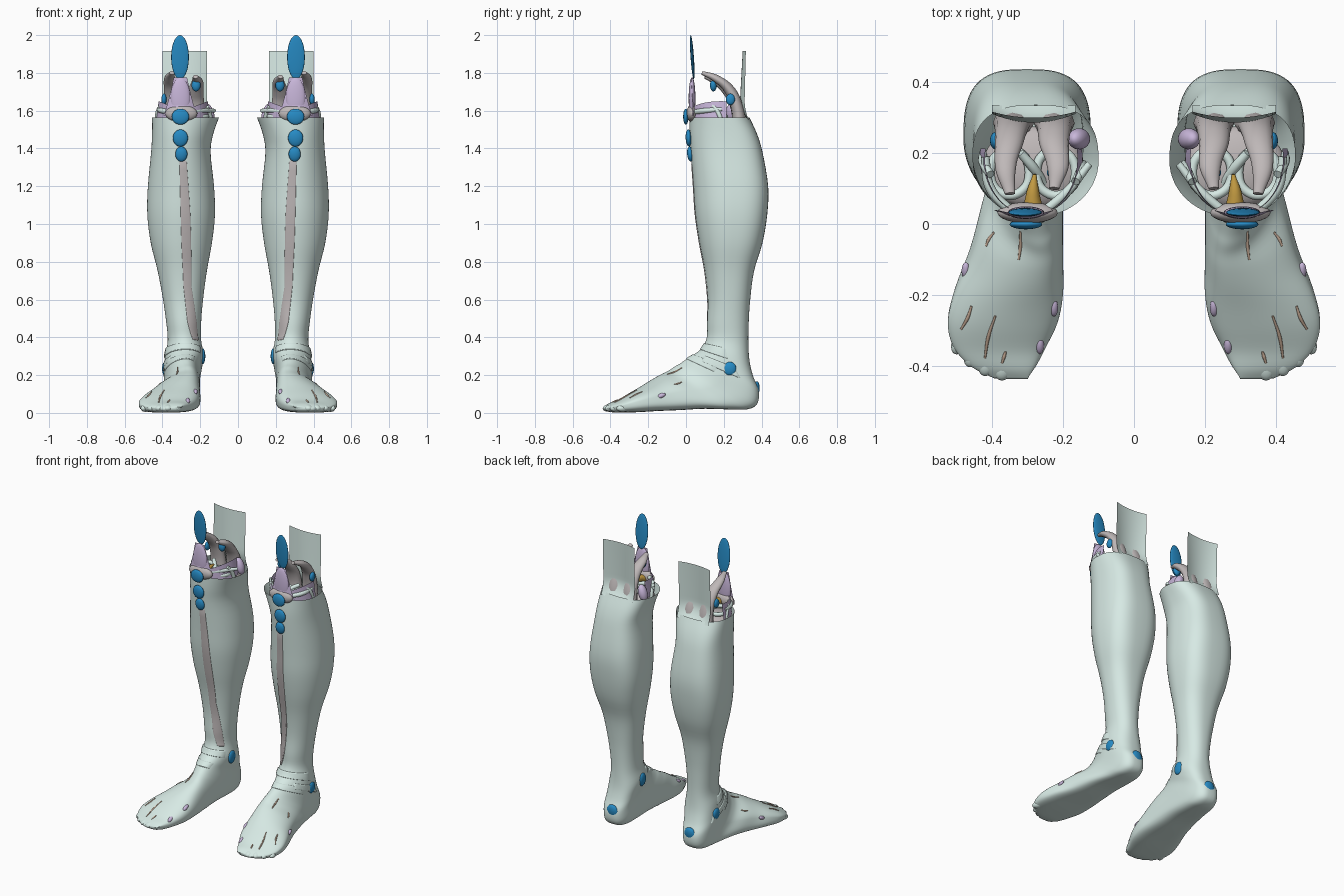
import bpy, bmesh, math
from mathutils import Vector, Matrix, Euler

if "Cube" in bpy.data.objects:
    bpy.data.objects.remove(bpy.data.objects["Cube"])

def material(name, rgb):
    m = bpy.data.materials.new(name)
    m.diffuse_color = (*rgb, 1)
    m.use_nodes = True
    m.node_tree.nodes["Principled BSDF"].inputs["Base Color"].default_value = m.diffuse_color
    return m

PALE = material("fascia_pale", (.68, .82, .78))
BLUE = material("bursa_blue", (.02, .26, .56))
PURPLE = material("capsule_purple", (.58, .47, .70))
GREY = material("muscle_grey", (.52, .48, .48))
TAN = material("tendon_tan", (.60, .43, .32))
GOLD = material("fat_gold", (.60, .36, .06))

def finish(name, data, mat):
    """Link one side and mirror it to the other leg."""
    ob = bpy.data.objects.new(name, data)
    bpy.context.collection.objects.link(ob)
    data.materials.append(mat)
    ob.modifiers.new("other_leg", 'MIRROR').use_mirror_merge = False
    return ob

def from_bmesh(name, bm, mat):
    me = bpy.data.meshes.new(name)
    bmesh.ops.recalc_face_normals(bm, faces=bm.faces)
    for f in bm.faces:
        f.smooth = True
    bm.to_mesh(me)
    bm.free()
    return finish(name, me, mat)

def grid(name, fn, nu, nv, mat, wrap=False, cap=False):
    bm = bmesh.new()
    cols = nv if wrap else nv + 1
    rows = [[bm.verts.new(fn(i / nu, j / nv)) for j in range(cols)] for i in range(nu + 1)]
    for a, b in zip(rows, rows[1:]):
        for j in range(nv):
            k = (j + 1) % cols
            bm.faces.new((a[j], a[k], b[k], b[j]))
    if cap:
        bm.faces.new(rows[-1])
    return from_bmesh(name, bm, mat)

def blob(name, loc, size, mat, rot=(0, 0, 0)):
    bm = bmesh.new()
    m = Matrix.Translation(loc) @ Euler(rot).to_matrix().to_4x4() @ Matrix.Diagonal((*size, 1))
    bmesh.ops.create_uvsphere(bm, u_segments=24, v_segments=14, radius=1, matrix=m)
    return from_bmesh(name, bm, mat)

def tube(name, pts, mat, closed=False, wide=1):
    """Rounded cord through (x, y, z, radius); wide flattens it sideways."""
    cu = bpy.data.curves.new(name, 'CURVE')
    cu.dimensions = '3D'
    cu.bevel_depth, cu.bevel_resolution, cu.resolution_u = 1, 4, 8
    cu.use_fill_caps = True
    sp = cu.splines.new('BEZIER')
    sp.bezier_points.add(len(pts) - 1)
    sp.use_cyclic_u = closed
    for b, (x, y, z, r) in zip(sp.bezier_points, pts):
        b.co, b.radius = (x / wide, y, z), r
        b.handle_left_type = b.handle_right_type = 'AUTO'
    ob = finish(name, cu, mat)
    ob.scale.x = wide
    return ob

# Leg sections: z, front y, back y, inner x, outer x, back squareness
LEG = [(1.565, .02, .335, .10, .455, 2.7), (1.48, .02, .375, .13, .455, 3), (1.38, .027, .405, .145, .46, 3),
       (1.2, .04, .435, .127, .477, 3), (1.05, .05, .43, .122, .48, 3), (.9, .072, .405, .138, .462, 2.8),
       (.75, .10, .36, .165, .425, 2.6), (.6, .115, .34, .185, .397, 2.4), (.48, .112, .332, .195, .38, 2.3)]
# Foot sections: instep y, z, heel/sole y, z, inner x, outer x
FOOT = [(.11, .40, .33, .37, .195, .372), (.085, .345, .337, .27, .182, .385),
        (.05, .315, .357, .19, .19, .39), (.01, .29, .385, .12, .2, .392),
        (-.03, .262, .378, .05, .2, .392), (-.06, .245, .33, .02, .2, .395),
        (-.09, .225, .24, .018, .2, .405), (-.13, .205, .10, .022, .2, .435),
        (-.18, .177, -.03, .015, .2, .465), (-.24, .14, -.15, .01, .2, .505),
        (-.30, .105, -.25, .004, .215, .525), (-.36, .07, -.33, .002, .248, .51),
        (-.41, .05, -.39, .003, .278, .462), (-.437, .032, -.433, .012, .312, .395)]
ROWS = [(yf, z, yb, z, a, b, p, 0) for z, yf, yb, a, b, p in LEG]
ROWS += [(*r, min(3.6, 2.3 + .2 * i), -.045 * min(1, i / 7)) for i, r in enumerate(FOOT)]
LAST = len(ROWS) - 1

def section(v):
    """Catmull-Rom blend of the section rows."""
    v = max(0, min(LAST, v))
    i = min(int(v), LAST - 1)
    t = v - i
    p = [ROWS[max(0, min(LAST, i + k))] for k in (-1, 0, 1, 2)]
    return [.5 * (2 * b + (c - a) * t + (2 * a - 5 * b + 4 * c - d) * t * t
                  + (3 * b - a - 3 * c + d) * t ** 3) for a, b, c, d in zip(*p)]

def skin(v, t, off=0):
    """Point on the leg; t = 0 front, +90 deg outside, 180 deg back."""
    fy, fz, by, bz, x0, x1, pb, shear = section(v)
    c, s = math.cos(t), math.sin(t)
    e = 2 / (2.0 if c > 0 else pb)
    u, w = math.copysign(abs(c) ** e, c), math.copysign(abs(s) ** e, s)
    mid = Vector(((x0 + x1) / 2, (fy + by) / 2, (fz + bz) / 2))
    p = Vector((mid.x + w * (x1 - x0) / 2 + (shear * u * u if u > 0 else 0),
                mid.y + u * (fy - by) / 2, mid.z + u * (fz - bz) / 2))
    return p + (p - mid).normalized() * off

def patch(name, path, mat, off=.004):
    """Strip lying on the skin through (v, t_start, t_end) stations."""
    def fn(a, b):
        k = a * (len(path) - 1)
        i = min(int(k), len(path) - 2)
        v, t0, t1 = [p + (q - p) * (k - i) for p, q in zip(path[i], path[i + 1])]
        edge = off if 0 < b < 1 and 0 < a < 1 else -.004
        return skin(v, t0 + (t1 - t0) * b, edge)
    return grid(name, fn, 12 * (len(path) - 1), 14, mat)

# Fascia sleeve with foot, and toes
grid("leg_fascia", lambda a, b: skin(a * LAST, b * math.tau), LAST * 4, 64, PALE, True, True)
for i, (x, y) in enumerate([(.318, -.39), (.368, -.396), (.412, -.384), (.452, -.36), (.487, -.325)]):
    blob(f"toe_{i + 1}", (x, y, .027), (.032 - .002 * i, .046, .021), PALE, (.1, 0, .1 + .08 * i))

# Exposed shin bone and ankle straps
patch("shin_bone", [(2.2, -.2, .05), (4.3, -.3, .02), (6.5, -.42, -.02), (8, -.85, -.2), (9.2, -1.0, -.5)], GREY)
patch("upper_ankle_strap", [(9.5, -1.1, 1.6), (10.3, -1.1, 1.7)], PALE, .006)
patch("cross_strap", [(11.2, -.7, 1.5), (12.2, -.6, 1.4)], PALE, .005)
patch("outer_ankle_strap", [(10.8, .7, 1.9), (11.7, .8, 2.0)], PALE, .005)

# Sheet rising behind the knee
def back_sheet(a, b):
    u = 2 * b - 1
    blend = max(0, 1 - a / .3) ** 2
    return (.283 + .118 * u, .28 + .02 * a + .054 * blend * (1 - .5 * u * u) + .028 * u * u * (1 - .4 * a),
            1.545 + .37 * a)
grid("back_knee_sheet", back_sheet, 16, 12, PALE)

# Calf muscle heads
tube("outer_calf_head", [(.35, .085, 1.80, .010), (.362, .155, 1.772, .02), (.352, .23, 1.71, .028),
                         (.345, .27, 1.62, .033), (.34, .285, 1.48, .04)], GREY, wide=1.45)
tube("inner_calf_head", [(.225, .10, 1.78, .010), (.215, .16, 1.755, .021), (.225, .225, 1.70, .029),
                         (.225, .268, 1.62, .033), (.225, .285, 1.48, .04)], GREY, wide=1.45)

# Knee interior: shin plateau, menisci, capsule, ligaments
blob("shin_plateau", (.285, .16, 1.515), (.145, .115, .045), GREY)
for side, x in (("inner", .22), ("outer", .35)):
    tube(f"{side}_meniscus", [(x + .055 * math.cos(k * math.pi / 3), .145 + .065 * math.sin(k * math.pi / 3),
                               1.568, .013) for k in range(6)], PALE, True)
blob("inner_capsule", (.155, .24, 1.585), (.028, .03, .055), PURPLE, (0, .3, 0))

def capsule(a, b):
    t = -1.75 + 3.5 * b
    h = .06 + .05 * abs(math.sin(t))
    return (.29 + .145 * math.sin(t) * (1 - .1 * a), .185 - .16 * math.cos(t), 1.54 + h * a)
grid("front_capsule", capsule, 5, 32, PURPLE)
tube("outer_ligament", [(.405, .14, 1.63, .012), (.425, .17, 1.59, .012), (.425, .20, 1.5, .012)], PALE)
tube("inner_ligament", [(.165, .12, 1.62, .012), (.15, .15, 1.58, .013), (.145, .17, 1.5, .012)], PALE)
tube("outer_band", [(.34, .03, 1.59, .013), (.405, .10, 1.60, .014), (.42, .19, 1.607, .012)], PALE)
tube("inner_band", [(.26, .03, 1.59, .013), (.19, .09, 1.60, .013), (.125, .17, 1.60, .01)], PALE)
tube("cross_ligament", [(.25, .11, 1.54, .012), (.285, .16, 1.58, .014), (.32, .20, 1.60, .012)], PALE)
tube("fat_pad", [(.285, .045, 1.575, .028), (.285, .09, 1.59, .018), (.28, .14, 1.60, .005)], GOLD)

# Kneecap with its tendons
blob("kneecap", (.30, .032, 1.585), (.085, .03, .045), GREY)
grid("thigh_tendon", lambda a, b: (.305 + (2 * b - 1) * (.09 - .055 * a ** .8),
                                   .010 + .018 * a + .03 * (2 * b - 1) ** 2 * (1 - a), 1.575 + .2 * a),
     12, 12, PURPLE)
blob("thigh_tendon_body", (.305, .032, 1.665), (.052, .018, .112), PURPLE)

# Bursae: location, size, tilt about x
BURSAE = {
    "above_knee": ((.307, .033, 1.883), (.047, .009, .117), .07),
    "kneecap": ((.305, -.001, 1.568), (.046, .014, .042), 0),
    "upper_shin": ((.305, .014, 1.455), (.040, .016, .045), .05),
    "lower_shin": ((.30, .022, 1.37), (.032, .016, .040), .1),
    "inner_ankle": ((.187, .20, .30), (.014, .035, .042), 0),
    "outer_ankle": ((.388, .232, .234), (.014, .034, .036), 0),
    "heel": ((.29, .368, .12), (.042, .021, .048), -.15),
    "outer_knee": ((.392, .235, 1.66), (.014, .024, .03), 0),
    "inner_knee": ((.222, .145, 1.735), (.024, .018, .033), 0)}
for name, (loc, size, tilt) in BURSAE.items():
    blob(name + "_bursa", loc, size, BLUE, (tilt, 0, 0))

# Toe tendons and joint capsules showing through the foot
def skin_top(x, y):
    """Closest top-of-foot point above x, y."""
    return min((skin(v / 8, t / 20) for v in range(80, 8 * LAST) for t in range(-30, 31)),
               key=lambda p: (p.x - x) ** 2 + (p.y - y) ** 2)
TENDONS = [(.46, -.23, .485, -.30), (.395, -.26, .42, -.375), (.36, -.36, .37, -.39),
           (.395, -.02, .42, -.065), (.322, -.02, .322, -.10)]
for i, (xa, ya, xb, yb) in enumerate(TENDONS):
    pts = [skin_top(xa + (xb - xa) * k / 2, ya + (yb - ya) * k / 2) for k in range(3)]
    tube(f"toe_tendon_{i + 1}", [(*p, r) for p, r in zip(pts, (.003, .005, .003))], TAN)
for i, (x, y) in enumerate([(.228, -.235), (.265, -.345), (.485, -.13)]):
    p = skin_top(x, y) - Vector((0, 0, .006))
    blob(f"foot_capsule_{i + 1}", p, (.012, .026, .012), PURPLE, (.4, 0, 0))
